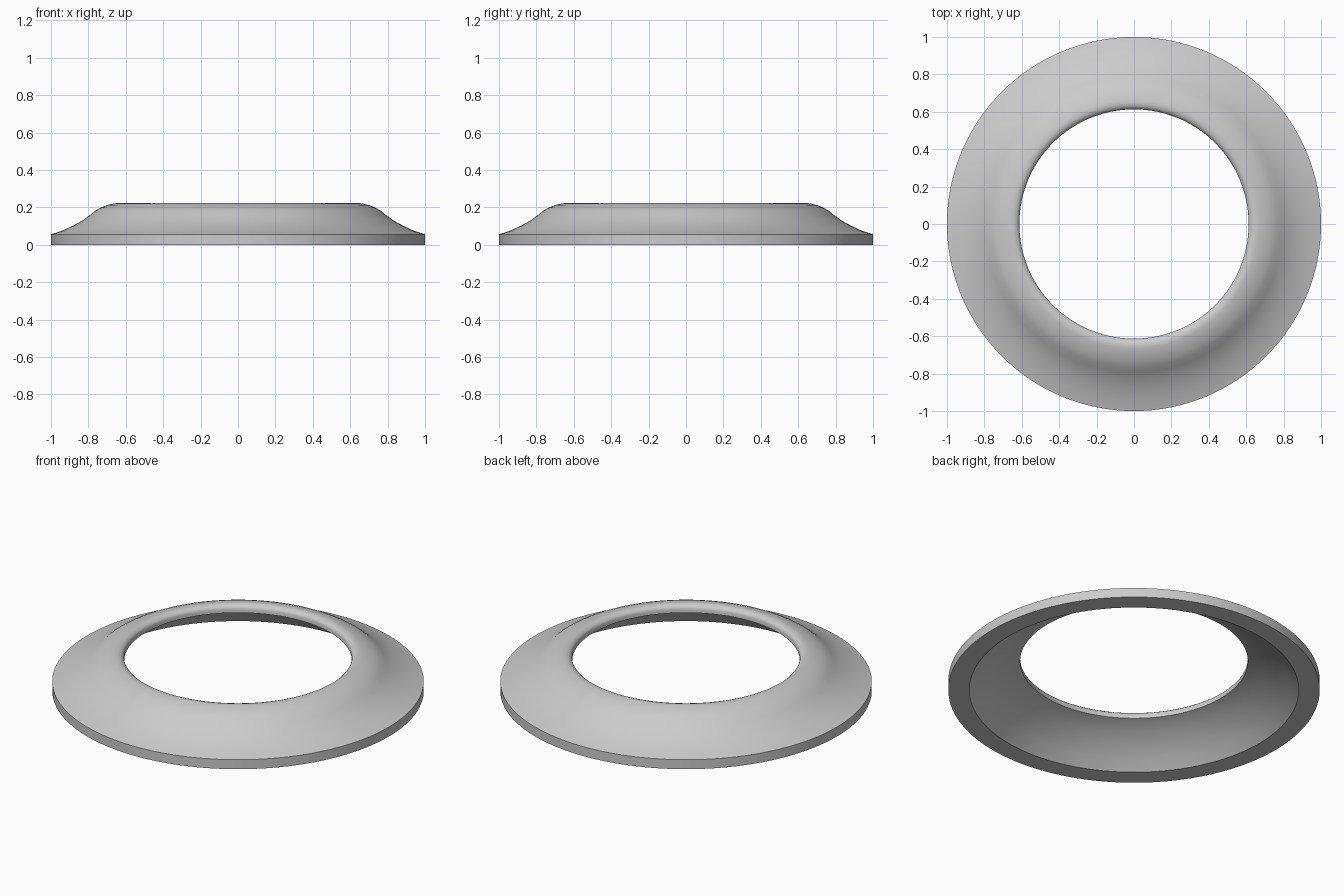
import bpy
import bmesh
import math
from mathutils import Matrix, Vector

cube = bpy.data.objects.get("Cube")
if cube:
    bpy.data.objects.remove(cube, do_unlink=True)

SEGMENTS = 128

# Plain grey material
grey = bpy.data.materials.new("plain grey")
grey.use_nodes = True
colour = (0.6, 0.6, 0.6, 1)
grey.diffuse_color = colour
grey.node_tree.nodes["Principled BSDF"].inputs["Base Color"].default_value = colour

# Closed cross-section as (radius, height)
rim = [(0.887, 0), (1, 0), (1, 0.056)]
flare = [(0.94, 0.075), (0.874, 0.106), (0.83, 0.131), (0.794, 0.157),
         (0.765, 0.181), (0.735, 0.198), (0.70, 0.212), (0.665, 0.221)]
lip = [(0.645, 0.223), (0.628, 0.218), (0.617, 0.209), (0.613, 0.199), (0.613, 0.177)]
underside = [(0.65, 0.165), (0.70, 0.141), (0.76, 0.106), (0.83, 0.055)]
profile = rim + flare + lip + underside

# Revolve the cross-section into a ring
bm = bmesh.new()
rings = []
for i in range(SEGMENTS):
    turn = Matrix.Rotation(math.tau * i / SEGMENTS, 3, "Z")
    rings.append([bm.verts.new(turn @ Vector((r, 0, z))) for r, z in profile])
for i, ring in enumerate(rings):
    following = rings[(i + 1) % SEGMENTS]
    for j in range(len(profile)):
        k = (j + 1) % len(profile)
        bm.faces.new((ring[j], following[j], following[k], ring[k]))
bmesh.ops.recalc_face_normals(bm, faces=bm.faces)

mesh = bpy.data.meshes.new("flared_ring")
bm.to_mesh(mesh)
bm.free()
mesh.materials.append(grey)
flared_ring = bpy.data.objects.new("flared_ring", mesh)
bpy.context.collection.objects.link(flared_ring)

# Smooth shading with crisp rim edges
bpy.ops.object.select_all(action="DESELECT")
flared_ring.select_set(True)
bpy.context.view_layer.objects.active = flared_ring
bpy.ops.object.shade_smooth_by_angle(angle=math.radians(35))
